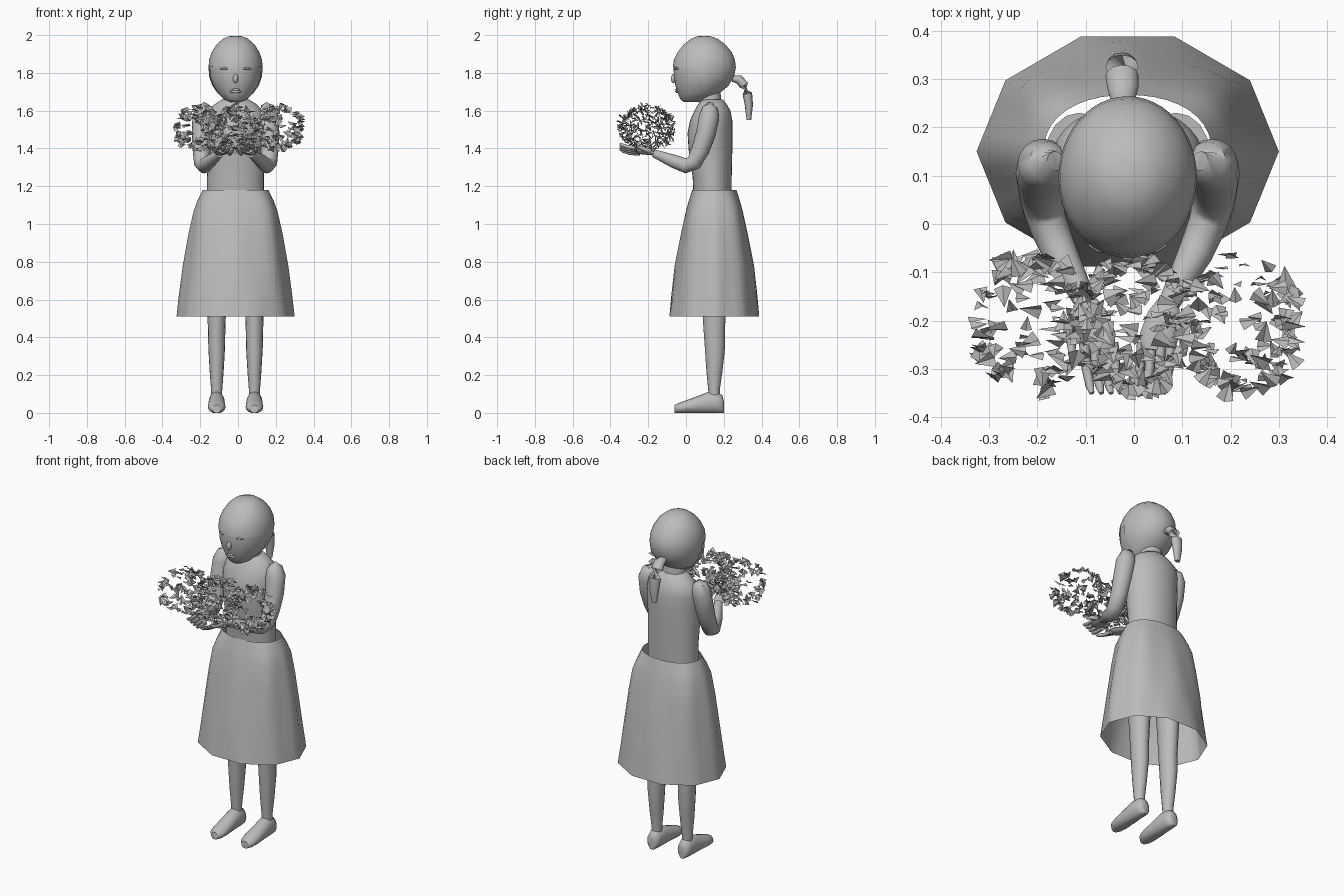
import bpy, math, random
from mathutils import Vector, Matrix

random.seed(4)
if "Cube" in bpy.data.objects:
    bpy.data.objects.remove(bpy.data.objects["Cube"])

CX = -0.013  # body centre line
GREY = (0.5, 0.5, 0.5, 1)
mat = bpy.data.materials.new("plain_grey")
mat.use_nodes = True
mat.diffuse_color = GREY
mat.node_tree.nodes["Principled BSDF"].inputs["Base Color"].default_value = GREY


def add(name, verts, faces, smooth=50):
    me = bpy.data.meshes.new(name)
    me.from_pydata(verts, [], faces)
    me.materials.append(mat)
    ob = bpy.data.objects.new(name, me)
    bpy.context.collection.objects.link(ob)
    if smooth:
        bpy.ops.object.select_all(action='DESELECT')
        ob.select_set(True)
        bpy.context.view_layer.objects.active = ob
        bpy.ops.object.shade_smooth_by_angle(angle=math.radians(smooth))
    return ob


def skin(name, rings, caps=True, keep=None, smooth=50):
    """Join equal rings of points into one surface."""
    n = len(rings[0])
    verts = [p for r in rings for p in r]
    faces = [(k * n + i, k * n + (i + 1) % n, (k + 1) * n + (i + 1) % n, (k + 1) * n + i)
             for k in range(len(rings) - 1) for i in range(n)]
    if keep:
        faces = [f for f in faces if keep(sum((Vector(verts[i]) for i in f), Vector()) / 4)]
    if caps:
        faces += [tuple(reversed(range(n))), tuple(range(len(verts) - n, len(verts)))]
    return add(name, verts, faces, smooth)


def loft(name, sections, cx=CX, n=24, grow=0, **kw):
    """Stack horizontal ovals: (z, front y, back y, half width)."""
    rings = []
    for z, y0, y1, w in sections:
        c, r = (y0 + y1) / 2, (y1 - y0) / 2
        rings.append([(cx + (w + grow) * math.cos(a), c + (r + grow) * math.sin(a), z)
                      for a in (2 * math.pi * i / n for i in range(n))])
    return skin(name, rings, **kw)


def tube(name, pts, radii, n=12, flat=1.0):
    """Sweep a rounded tube through points; flat squashes its height."""
    pts = [Vector(p) for p in pts]
    rings = []
    for k, p in enumerate(pts):
        t = (pts[min(k + 1, len(pts) - 1)] - pts[max(k - 1, 0)]).normalized()
        side = t.cross(Vector((0, 0, 1))) if abs(t.z) < 0.9 else t.cross(Vector((0, -1, 0)))
        if abs(t.z) >= 0.9:
            side = Vector((-1, 0, 0)) if t.z < 0 else Vector((1, 0, 0))
            side = side - t * side.dot(t)
            side = Vector((-abs(side.x), side.y, side.z))
        side.normalize()
        up = side.cross(t)
        rings.append([p + radii[k] * (side * math.cos(a) + up * flat * math.sin(a))
                      for a in (2 * math.pi * i / n for i in range(n))])
    return skin(name, rings)


def ball(name, c, r):
    rings = []
    for k in range(1, 10):
        p = math.pi * k / 10
        rings.append([(c[0] + r[0] * math.sin(p) * math.cos(a), c[1] + r[1] * math.sin(p) * math.sin(a),
                       c[2] - r[2] * math.cos(p)) for a in (math.pi * i / 8 for i in range(16))])
    return skin(name, rings)


# Head, with a hair shell cut open around the face
head = [(1.645, -0.01, 0.06, 0.03), (1.66, -0.03, 0.12, 0.062), (1.69, -0.042, 0.17, 0.09),
        (1.73, -0.056, 0.22, 0.118), (1.78, -0.064, 0.25, 0.136), (1.83, -0.066, 0.26, 0.139),
        (1.87, -0.06, 0.255, 0.136), (1.91, -0.04, 0.238, 0.122), (1.95, -0.008, 0.205, 0.097),
        (1.98, 0.03, 0.165, 0.063), (1.993, 0.06, 0.13, 0.035), (1.996, 0.088, 0.102, 0.007)]
loft("head", head, n=32)
loft("hair", head[1:], n=48, grow=0.004,
     keep=lambda c: c.z > 1.84 or c.y > 0.085 + (1.75 - c.z) * 0.3, caps=False)
ball("nose", (CX, -0.066, 1.77), (0.014, 0.014, 0.024))
for dz in (0, 0.011):
    ball("lip", (CX, -0.048, 1.7 + dz), (0.032 - dz, 0.009, 0.007))
tube("ponytail", [(CX - 0.01, 0.245, 1.77), (CX - 0.01, 0.28, 1.765), (CX - 0.012, 0.307, 1.735),
                  (CX - 0.012, 0.325, 1.69), (CX - 0.012, 0.333, 1.63), (CX - 0.012, 0.333, 1.55)],
     [0.022, 0.032, 0.034, 0.034, 0.029, 0.016], flat=0.75)

# Body
loft("neck", [(1.56, 0.07, 0.2, 0.085), (1.63, 0.07, 0.19, 0.065), (1.72, 0.06, 0.18, 0.06)])
loft("torso", [(1.15, 0.04, 0.24, 0.15), (1.25, 0.035, 0.242, 0.15), (1.38, 0.015, 0.245, 0.153),
               (1.48, 0.008, 0.246, 0.157), (1.55, 0.022, 0.245, 0.157), (1.6, 0.045, 0.235, 0.145),
               (1.635, 0.065, 0.215, 0.11), (1.66, 0.08, 0.195, 0.07)], n=32)

# Skirt: oval waist, squarish hips, soft folds, ten-sided hem
N = 40


def skirt_ring(z, rx, ry, square, fold, hem):
    pts = []
    for i in range(N):
        a = 2 * math.pi * i / N
        k = 1 + square * math.sin(2 * a) ** 2 + fold * math.cos(8 * a)
        d = (a + math.pi / 10) % (math.pi / 5) - math.pi / 10
        k *= 1 + hem * (math.cos(math.pi / 10) / math.cos(math.pi / 10 - abs(d)) - 1)
        pts.append((CX + rx * k * math.cos(a), 0.15 + ry * k * math.sin(a), z))
    return pts


skirt = skin("skirt", [skirt_ring(0.51, 0.3125, 0.25, 0, 0, 1), skirt_ring(0.62, 0.297, 0.232, 0, 0.012, 0.6),
                       skirt_ring(0.78, 0.271, 0.204, 0.02, 0.03, 0), skirt_ring(0.95, 0.243, 0.172, 0.06, 0.025, 0),
                       skirt_ring(1.07, 0.217, 0.147, 0.1, 0.02, 0), skirt_ring(1.12, 0.2, 0.134, 0.08, 0.015, 0),
                       skirt_ring(1.18, 0.174, 0.117, 0.03, 0, 0)], caps=False, smooth=60)

# Limbs on both sides
for s, label in ((1, "left"), (-1, "right")):
    def at(x, y, z):
        return (CX + s * x, y, z)

    loft(label + "_leg", [(0.08, 0.12, 0.178, 0.028), (0.13, 0.117, 0.18, 0.03), (0.22, 0.108, 0.193, 0.037),
                          (0.34, 0.1, 0.206, 0.044), (0.44, 0.093, 0.206, 0.046), (0.55, 0.086, 0.212, 0.05),
                          (0.8, 0.07, 0.225, 0.062), (1.12, 0.06, 0.23, 0.07)], cx=CX + s * 0.1, n=16)

    # Shoe swept from heel to toe: y, half width, height
    rings = []
    for y, w, h in ((0.2, 0.018, 0.06), (0.192, 0.033, 0.09), (0.165, 0.04, 0.106), (0.12, 0.043, 0.108),
                    (0.06, 0.045, 0.085), (0, 0.047, 0.064), (-0.04, 0.04, 0.05), (-0.06, 0.022, 0.04)):
        rings.append([at(0.1 + w * math.cos(a), y, max(0, h / 2 + 0.54 * h * math.sin(a)))
                      for a in (math.pi * i / 8 for i in range(16))])
    skin(label + "_shoe", rings)

    tube(label + "_arm", [at(0.15, 0.13, 1.635), at(0.163, 0.128, 1.615), at(0.174, 0.123, 1.57),
                          at(0.18, 0.105, 1.48), at(0.18, 0.075, 1.39), at(0.178, 0.042, 1.325),
                          at(0.165, 0.0, 1.308), at(0.14, -0.06, 1.33), at(0.085, -0.165, 1.372)],
         [0.02, 0.042, 0.054, 0.052, 0.047, 0.043, 0.04, 0.036, 0.022], n=16)
    tube(label + "_palm", [at(0.087, -0.155, 1.37), at(0.075, -0.19, 1.378), at(0.064, -0.235, 1.385),
                           at(0.06, -0.262, 1.388)], [0.02, 0.034, 0.04, 0.032], flat=0.4)
    for i in range(4):
        x = 0.03 + 0.02 * i
        z = 1.372 + 0.01 * i
        tube(label + "_finger", [at(x, -0.245, z), at(x - 0.005, -0.3, z + 0.004),
                                 at(x - 0.012, -0.335, z + 0.015), at(x - 0.016, -0.35, z + 0.024)],
             [0.011, 0.01, 0.009, 0.005], n=8)
    tube(label + "_thumb", [at(0.1, -0.19, 1.385), at(0.118, -0.23, 1.4), at(0.115, -0.27, 1.415)],
         [0.014, 0.012, 0.007], n=8)
    tube(label + "_eye", [at(0.042, -0.058, 1.822), at(0.06, -0.052, 1.825), at(0.08, -0.043, 1.821)],
         [0.003, 0.007, 0.003], n=8)

# Bouquet: loose folded petals scattered over three hollow bunches
verts, faces = [], []
for bx, count in ((-0.215, 120), (0, 150), (0.22, 120)):
    for _ in range(count):
        d = Vector((random.gauss(0, 1), random.gauss(0, 1), random.gauss(0, 1))).normalized()
        r = random.uniform(0.85, 1.0)
        c = Vector((bx + 0.128 * r * d.x, -0.205 + 0.15 * r * d.y, 1.51 + 0.125 * r * d.z))
        turn = Matrix.Rotation(random.uniform(0, 6.28), 3, 'X') @ Matrix.Rotation(random.uniform(0, 6.28), 3, 'Z')
        size = random.uniform(0.03, 0.052)
        b = len(verts)
        for p in ((-0.5, 0, 0), (0.4, -0.4, 0.1), (0.5, 0, -0.1), (0.4, 0.4, 0.1)):
            verts.append(c + turn @ (Vector(p) * size))
        faces += [(b, b + 1, b + 2), (b, b + 2, b + 3)]
add("bouquet_petals", verts, faces, smooth=0)
